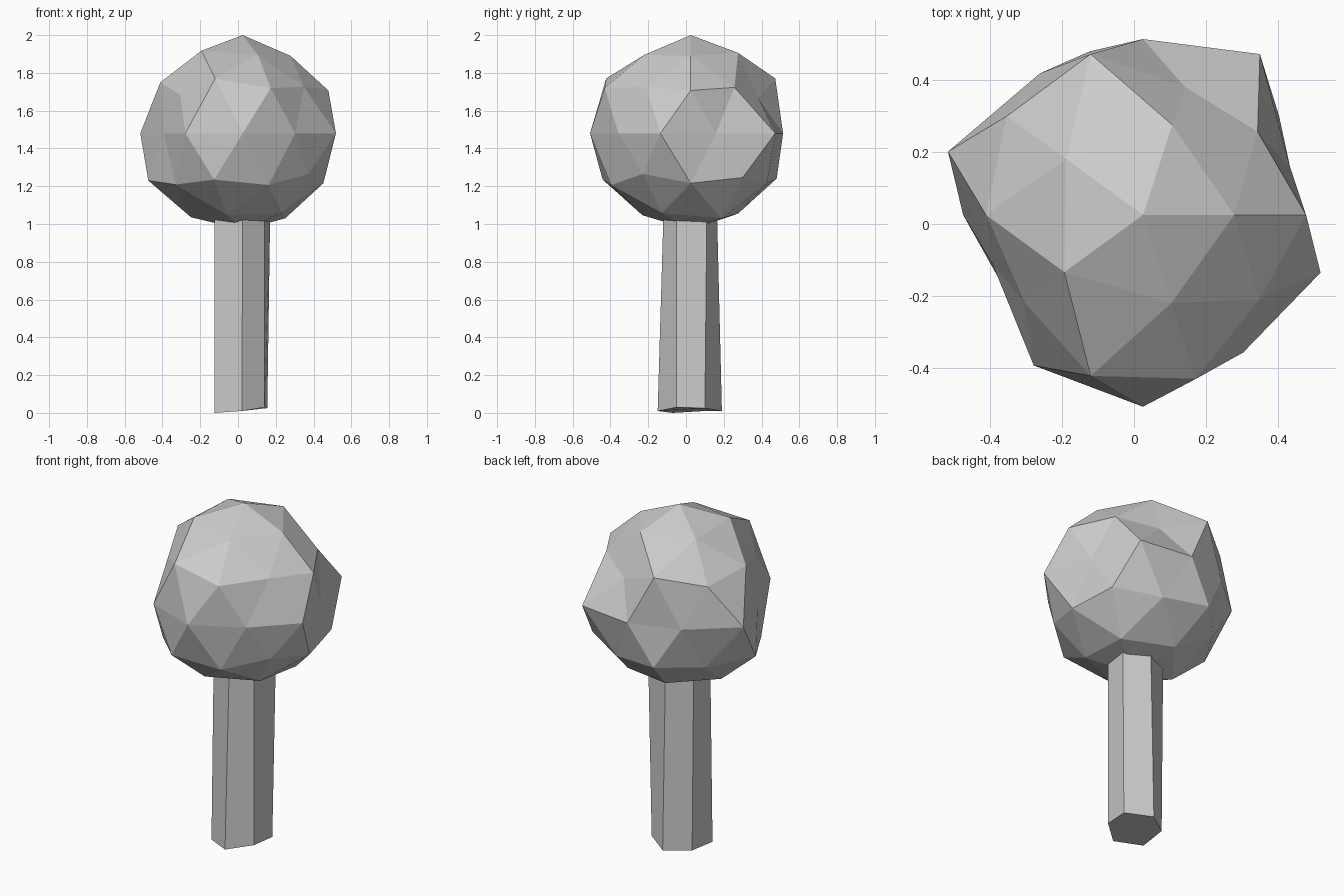
import bpy, bmesh
from math import cos, sin, radians
from mathutils import Vector

if "Cube" in bpy.data.objects:
    bpy.data.objects.remove(bpy.data.objects["Cube"])


def add_object(name, bm):
    bmesh.ops.recalc_face_normals(bm, faces=bm.faces)
    mesh = bpy.data.meshes.new(name)
    bm.to_mesh(mesh)
    bm.free()
    obj = bpy.data.objects.new(name, mesh)
    bpy.context.collection.objects.link(obj)
    return obj


# Crown: faceted ball whose points are pushed in or out, ring by ring
# (height on unit sphere, first angle, angle step, radii around the ring)
CENTRE = Vector((0.025, 0.025, 1.48))
RINGS = [
    (1.0, 0, 72, [0.52]),
    (0.8507, 0, 72, [0.482, 0.501, 0.503, 0.514, 0.489]),
    (0.5257, 36, 72, [0.463, 0.553, 0.513, 0.553, 0.470]),
    (0.4472, 0, 72, [0.507, 0.419, 0.523, 0.458, 0.535]),
    (0.0, 18, 36, [0.43, 0.553, 0.489, 0.487, 0.57,
                   0.44, 0.517, 0.533, 0.473, 0.519]),
    (-0.4472, 36, 72, [0.523, 0.535, 0.559, 0.548, 0.48]),
    (-0.5257, 0, 72, [0.502, 0.50, 0.50, 0.516, 0.52]),
    (-0.8507, 36, 72, [0.529, 0.50, 0.522, 0.51, 0.495]),
    (-1.0, 0, 72, [0.51]),
]
samples = []
for z, start, step, radii in RINGS:
    flat = max(0.0, 1 - z * z) ** 0.5
    for i, radius in enumerate(radii):
        a = radians(start + step * i)
        samples.append((Vector((flat * cos(a), flat * sin(a), z)), radius))

bm = bmesh.new()
bmesh.ops.create_icosphere(bm, subdivisions=2, radius=1)
for v in bm.verts:
    d = v.co.normalized()
    radius = max(samples, key=lambda s: s[0].dot(d))[1]
    v.co = CENTRE + d * radius
add_object("crown", bm)

# Trunk: slightly uneven six-sided post, its top buried in the crown
bottom = [(0.155, 0.10, 0.025), (0.02, 0.19, 0.01), (-0.11, 0.10, 0.01),
          (-0.125, -0.07, 0.0), (0.02, -0.15, 0.01), (0.14, -0.05, 0.03)]
top = [(0.17, 0.11, 1.03), (0.02, 0.165, 1.03), (-0.12, 0.10, 1.03),
       (-0.125, -0.05, 1.03), (0.025, -0.12, 1.03), (0.14, -0.05, 1.03)]
bm = bmesh.new()
low = [bm.verts.new(p) for p in bottom]
high = [bm.verts.new(p) for p in top]
for i in range(6):
    j = (i + 1) % 6
    bm.faces.new((low[i], low[j], high[j], high[i]))
bm.faces.new(low[::-1])
bm.faces.new(high)
add_object("trunk", bm)
